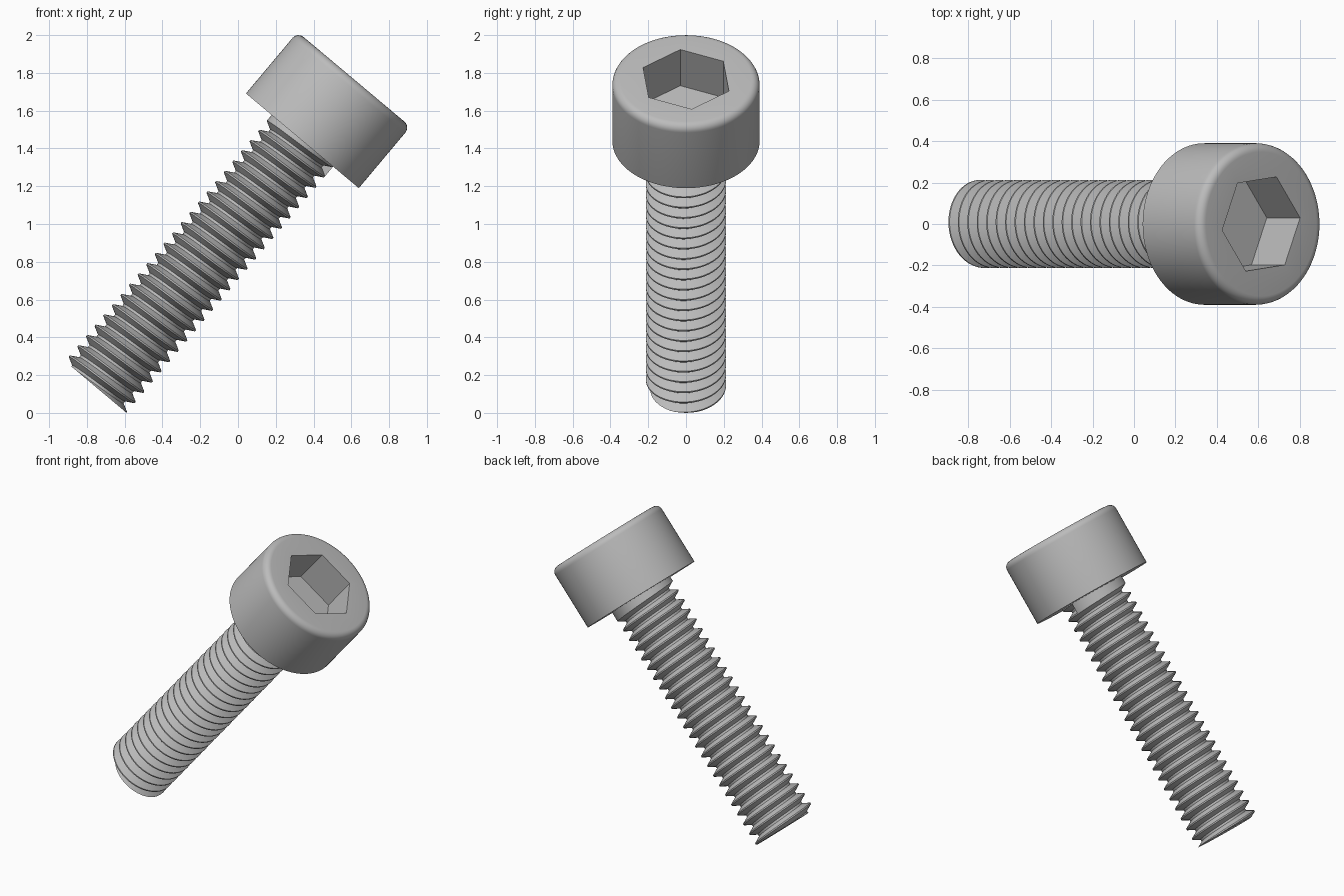
import bpy, bmesh
from math import sin, cos, pi, radians, sqrt

if "Cube" in bpy.data.objects:
    bpy.data.objects.remove(bpy.data.objects["Cube"], do_unlink=True)

steel = bpy.data.materials.new("grey_steel")
steel.use_nodes = True
GREY = (0.5, 0.5, 0.5, 1)
steel.diffuse_color = GREY
steel.node_tree.nodes["Principled BSDF"].inputs["Base Color"].default_value = GREY

# Sizes: thread pitch, number of turns, shank length, crest radius, thread depth
PITCH, TURNS = 0.0709, 24
LENGTH = PITCH * TURNS
CREST, DEPTH = 0.2125, 0.044
HEAD_R, HEAD_H, FILLET = 0.39, 0.425, 0.042
SOCKET_R, SOCKET_DEPTH, SOCKET_TURN = 0.247, 0.25, radians(7)


def turned_part(name, rings, segments, start=0):
    """Sweep rings around the axis; each ring maps a turn (0..1) to (radius, height)."""
    bm = bmesh.new()
    columns = []
    for i in range(segments + 1):
        turn = i / segments
        a = start + turn * 2 * pi
        points = [ring(turn) for ring in rings]
        columns.append([bm.verts.new((r * cos(a), r * sin(a), z)) for r, z in points])
    for a, b in zip(columns, columns[1:]):
        for k in range(len(rings) - 1):
            bm.faces.new((a[k], b[k], b[k + 1], a[k + 1]))
    bmesh.ops.remove_doubles(bm, verts=bm.verts, dist=1e-5)
    bmesh.ops.holes_fill(bm, edges=[e for e in bm.edges if e.is_boundary], sides=0)
    bmesh.ops.recalc_face_normals(bm, faces=bm.faces)
    mesh = bpy.data.meshes.new(name)
    bm.to_mesh(mesh)
    bm.free()
    mesh.materials.append(steel)
    obj = bpy.data.objects.new(name, mesh)
    bpy.context.collection.objects.link(obj)
    # Lean the whole screw over, resting on the rim of its tip
    obj.rotation_euler = (0, radians(40), 0)
    obj.location = (-0.753, 0, 0.137)
    bpy.ops.object.select_all(action='DESELECT')
    obj.select_set(True)
    bpy.context.view_layer.objects.active = obj
    bpy.ops.object.shade_smooth_by_angle(angle=radians(30))
    return obj


def fixed(r, z):
    return lambda turn: (r, z)


# Threaded shank: V grooves along a right-handed helix, last turn left plain
def thread_ring(phase):
    def ring(turn):
        z = min(max(PITCH * (phase + turn), 0), LENGTH)
        u = z / PITCH - turn
        d = abs(u - round(u))
        groove = min(max((d - 0.06) / 0.34, 0), 1)
        if u > TURNS - 1:
            groove = 0
        return CREST - DEPTH * groove, z
    return ring


phases = [n + p for n in range(-1, TURNS + 1) for p in (-0.06, 0.06, 0.4, 0.6)]
turned_part("threaded_shank",
            [fixed(0, 0)] + [thread_ring(p) for p in phases] + [fixed(0, LENGTH)], 72)


# Cylinder head: rounded top rim and a hexagonal socket
def hexagon(z):
    def ring(turn):
        a = (turn * 2 * pi) % (pi / 3) - pi / 6
        if abs(a - pi / 6) < 1e-6:
            a = -pi / 6
        return SOCKET_R * sqrt(3) / 2 / cos(a), z
    return ring


top = LENGTH + HEAD_H
rim = [fixed(HEAD_R - FILLET * (1 - cos(a)), top - FILLET * (1 - sin(a)))
       for a in (k * pi / 12 for k in range(7))]
turned_part("socket_head",
            [fixed(0, LENGTH), fixed(HEAD_R, LENGTH)] + rim
            + [hexagon(top), hexagon(top - SOCKET_DEPTH), fixed(0, top - SOCKET_DEPTH)],
            96, SOCKET_TURN)
